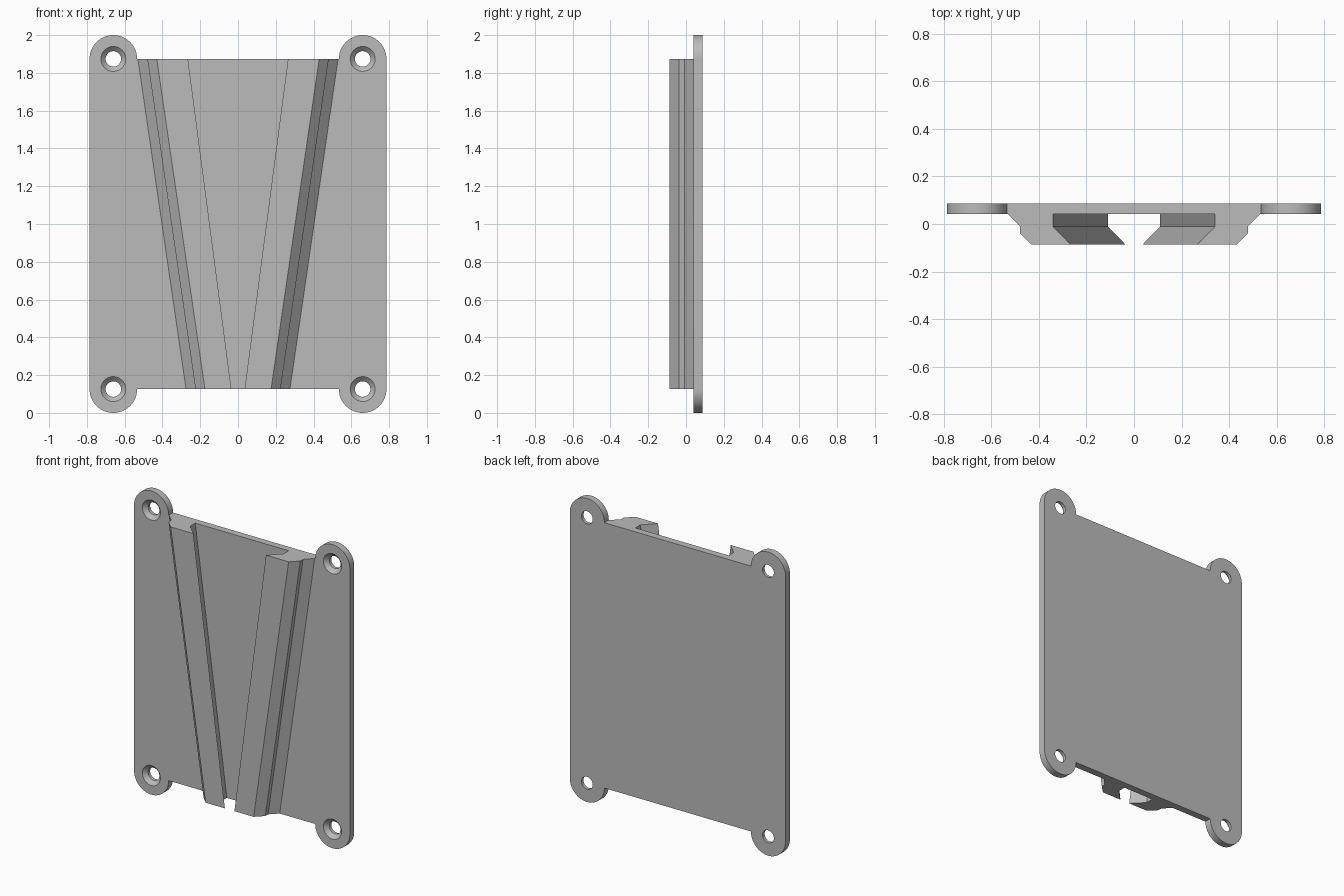
import bpy
import bmesh
from math import sin, cos, pi

cube = bpy.data.objects.get("Cube")
if cube:
    bpy.data.objects.remove(cube, do_unlink=True)

FRONT, BACK = 0.041, 0.087       # plate faces (y)
BOTTOM, TOP = 0.126, 1.874       # straight plate edges (z)
EAR_X, EAR_R = 0.66, 0.126       # corner ears
HOLE_R = 0.041

grey = bpy.data.materials.new("plain grey")
grey.use_nodes = True
colour = (0.5, 0.5, 0.5, 1)
grey.diffuse_color = colour
grey.node_tree.nodes["Principled BSDF"].inputs["Base Color"].default_value = colour


def make_object(name, bm):
    bmesh.ops.recalc_face_normals(bm, faces=bm.faces)
    mesh = bpy.data.meshes.new(name)
    bm.to_mesh(mesh)
    bm.free()
    mesh.materials.append(grey)
    obj = bpy.data.objects.new(name, mesh)
    bpy.context.collection.objects.link(obj)
    return obj


def loft(bm, rings):
    """Skin a list of closed rings and cap both ends."""
    rings = [[bm.verts.new(p) for p in ring] for ring in rings]
    n = len(rings[0])
    for a, b in zip(rings, rings[1:]):
        for i in range(n):
            j = (i + 1) % n
            bm.faces.new((a[i], a[j], b[j], b[i]))
    bm.faces.new(rings[0])
    bm.faces.new(rings[-1])


def arc(cx, cz, r, start, sweep, steps):
    return [(cx + r * cos(start + sweep * i / steps),
             cz + r * sin(start + sweep * i / steps)) for i in range(steps + 1)]


# Mounting plate: four half-round ears joined by straight edges
outline = []
for cx, cz, start in ((EAR_X, TOP, 0), (-EAR_X, TOP, 0),
                      (-EAR_X, BOTTOM, pi), (EAR_X, BOTTOM, pi)):
    outline += arc(cx, cz, EAR_R, start, pi, 32)
bm = bmesh.new()
loft(bm, [[(x, y, z) for x, z in outline] for y in (FRONT, BACK)])
plate = make_object("mounting_plate", bm)

# Countersunk screw holes
bm = bmesh.new()
for cx in (-EAR_X, EAR_X):
    for cz in (BOTTOM, TOP):
        sections = ((FRONT - 0.01, HOLE_R + 0.035), (FRONT + 0.025, HOLE_R),
                    (BACK + 0.01, HOLE_R))
        loft(bm, [[(x, y, z) for x, z in arc(cx, cz, r, 0, 2 * pi, 40)[:-1]]
                  for y, r in sections])
cutter = make_object("hole_cutter", bm)
cutter.hide_render = True
mod = plate.modifiers.new("screw holes", 'BOOLEAN')
mod.operation = 'DIFFERENCE'
mod.solver = 'EXACT'
mod.object = cutter
bpy.context.view_layer.objects.active = plate
plate.select_set(True)
bpy.ops.object.modifier_apply(modifier=mod.name)
bpy.data.objects.remove(cutter, do_unlink=True)
bpy.ops.object.shade_smooth_by_angle(angle=pi / 6)

# Converging dovetail rails: (x at top, x at bottom, y) around the section
section = [(0.53, 0.275, FRONT), (0.48, 0.225, -0.009), (0.48, 0.225, -0.037),
           (0.43, 0.175, -0.087), (0.265, 0.035, -0.087),
           (0.34, 0.11, -0.011), (0.34, 0.11, FRONT)]
for side, name in ((1, "left_rail"), (-1, "right_rail")):
    bm = bmesh.new()
    loft(bm, [[(side * b, y, BOTTOM) for t, b, y in section],
              [(side * t, y, TOP) for t, b, y in section]])
    make_object(name, bm)
